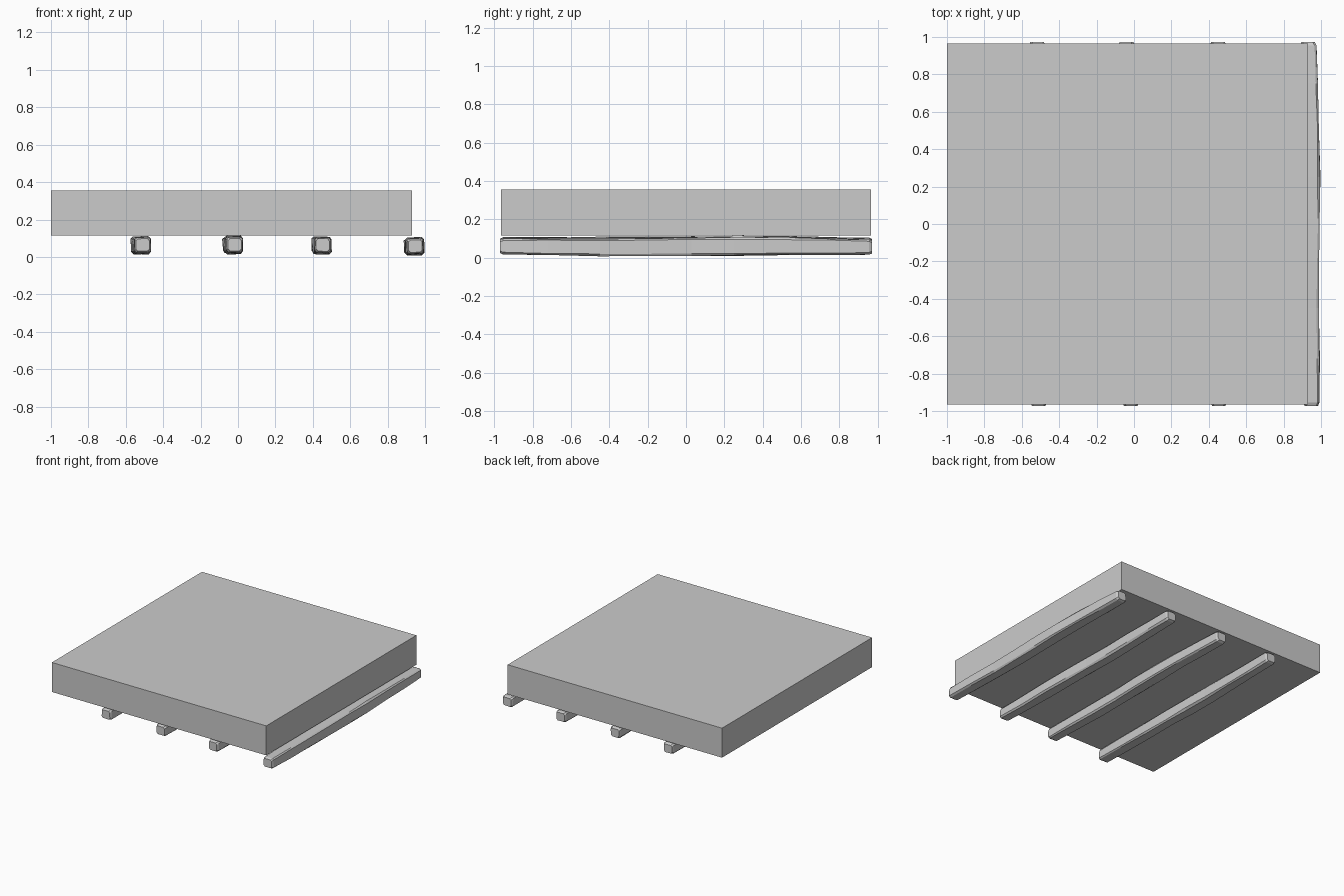
import bpy, bmesh, math, random

if "Cube" in bpy.data.objects:
    bpy.data.objects.remove(bpy.data.objects["Cube"])

random.seed(4)


def add_object(name, bm):
    bmesh.ops.recalc_face_normals(bm, faces=bm.faces)
    mesh = bpy.data.meshes.new(name)
    bm.to_mesh(mesh)
    bm.free()
    obj = bpy.data.objects.new(name, mesh)
    bpy.context.collection.objects.link(obj)
    return obj


def slab(name, lo, hi):
    bm = bmesh.new()
    bmesh.ops.create_cube(bm, size=1)
    for v in bm.verts:
        v.co = [(a + b) / 2 + c * (b - a) for a, b, c in zip(lo, hi, v.co)]
    return add_object(name, bm)


# Rough-hewn beam: chamfered rectangular rings, slightly bowed and uneven
def beam(name, x_front, x_back, z_mid, turned):
    stations = [-0.972, -0.955, -0.72, -0.45, -0.2, 0.03, 0.25, 0.5, 0.75, 0.955, 0.972]
    bm = bmesh.new()
    rings = []
    for i, y in enumerate(stations):
        end = i in (0, len(stations) - 1)
        t = (y + 1) / 2
        bow = 1 - y * y
        w = 0.036 if end else 0.043 + 0.004 * bow
        h = 0.033 if end else 0.040 + 0.007 * bow
        cx = x_front + (x_back - x_front) * t
        cx += turned * (0.006 * bow + 0.004 * math.sin(5 * y))
        cz = z_mid + 0.002 * math.sin(4 * y)
        c = 0.011
        outline = [(w - c, -h), (w, c - h), (w, h - c), (w - c, h),
                   (c - w, h), (-w, h - c), (-w, c - h), (c - w, -h)]
        j = 0.001 if end else 0.003
        rings.append([bm.verts.new((cx + px + random.uniform(-j, j), y,
                                    max(0.002, cz + pz + random.uniform(-j, j))))
                      for px, pz in outline])
    for a, b in zip(rings, rings[1:]):
        for k in range(8):
            n = (k + 1) % 8
            bm.faces.new((a[k], a[n], b[n], b[k]))
    bm.faces.new(rings[0])
    bm.faces.new(rings[-1])
    # lowest point of the beams rests on the floor
    return add_object(name, bm)


# Main platform block
slab("platform_block", (-1.0, -0.965, 0.115), (0.93, 0.965, 0.355))

# Four support beams running front to back
for i, (xf, xb, z, turned) in enumerate([(-0.505, -0.522, 0.063, -1), (-0.022, -0.036, 0.064, 1),
                                         (0.458, 0.446, 0.062, -1), (0.943, 0.935, 0.057, 1)]):
    beam(f"support_beam_{i + 1}", xf, xb, z, turned)
